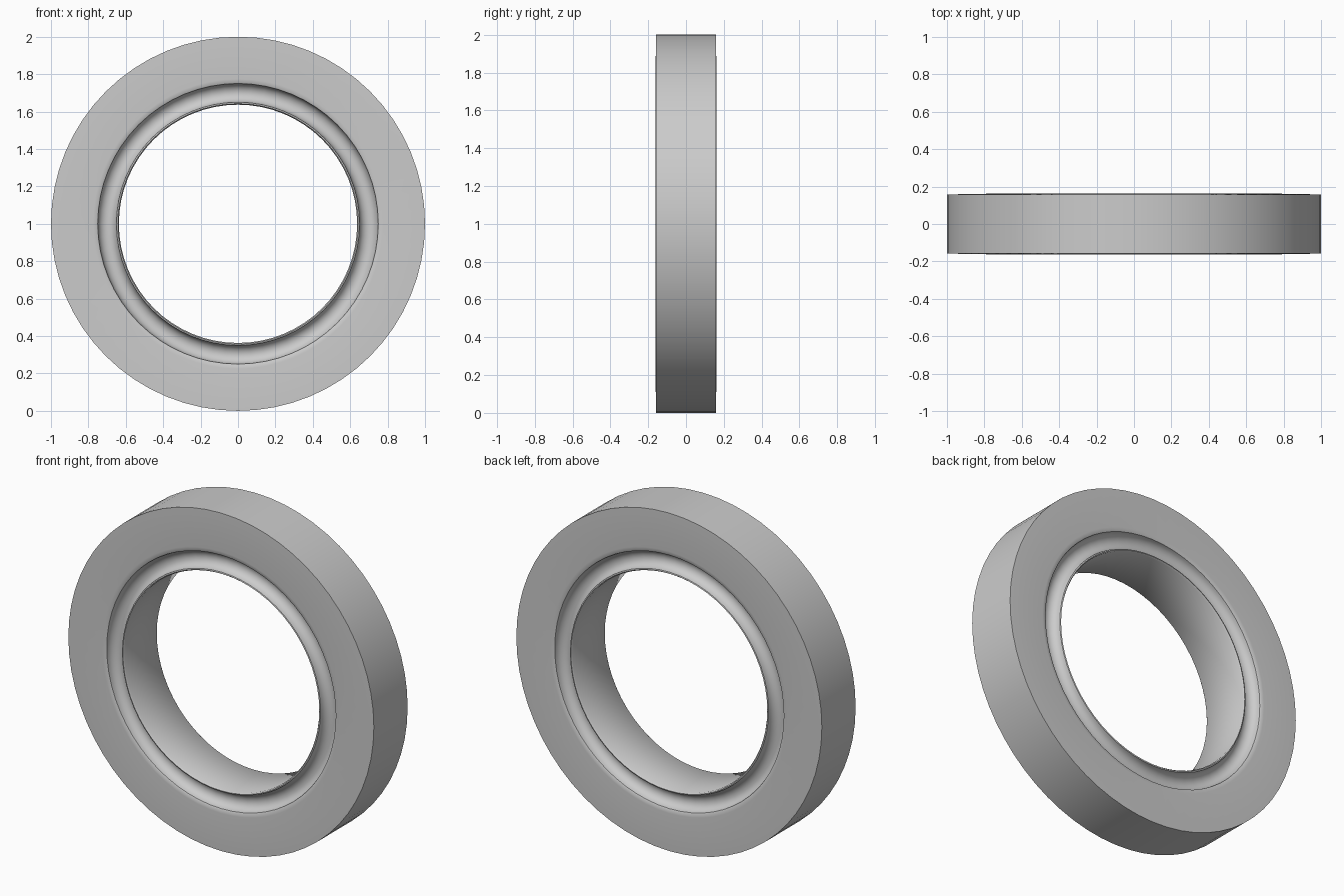
import bpy
import bmesh
import math
from mathutils import Vector, Matrix

cube = bpy.data.objects.get("Cube")
if cube:
    bpy.data.objects.remove(cube, do_unlink=True)

SEGMENTS = 64
FACE_Y = 0.158       # half thickness at the outer edge
RIM_Y = 0.162        # slightly raised shoulder beside the groove
GROOVE_R, GROOVE_HALF, GROOVE_DEPTH = 0.70, 0.05, 0.05

grey = bpy.data.materials.new("plain grey")
grey.use_nodes = True
colour = (0.6, 0.6, 0.6, 1)
grey.diffuse_color = colour
grey.node_tree.nodes["Principled BSDF"].inputs["Base Color"].default_value = colour

# Half cross-section (radius, depth): outer edge, shoulder, round groove, inner lip
half = [(1.0, FACE_Y), (0.775, RIM_Y), (0.758, RIM_Y - 0.002)]
for i in range(11):
    a = math.pi * i / 10
    half.append((GROOVE_R + GROOVE_HALF * math.cos(a),
                 RIM_Y - 0.006 - GROOVE_DEPTH * math.sin(a)))
half += [(0.643, RIM_Y - 0.004), (0.637, RIM_Y - 0.012)]

# Mirror the half section front to back to close the profile
profile = [(r, -y) for r, y in half] + [(r, y) for r, y in reversed(half)]

# Revolve the closed profile about the y axis
bm = bmesh.new()
rings = []
for s in range(SEGMENTS):
    turn = Matrix.Rotation(2 * math.pi * s / SEGMENTS, 3, 'Y')
    rings.append([bm.verts.new(turn @ Vector((r, y, 0)) + Vector((0, 0, 1)))
                  for r, y in profile])
n = len(profile)
for s in range(SEGMENTS):
    a, b = rings[s], rings[(s + 1) % SEGMENTS]
    for i in range(n):
        j = (i + 1) % n
        bm.faces.new((a[i], a[j], b[j], b[i]))
bmesh.ops.recalc_face_normals(bm, faces=bm.faces)
mesh = bpy.data.meshes.new("grooved_ring")
bm.to_mesh(mesh)
bm.free()
mesh.materials.append(grey)

ring = bpy.data.objects.new("grooved_ring", mesh)
bpy.context.collection.objects.link(ring)
bpy.ops.object.select_all(action='DESELECT')
ring.select_set(True)
bpy.context.view_layer.objects.active = ring
bpy.ops.object.shade_smooth_by_angle(angle=math.radians(50))
